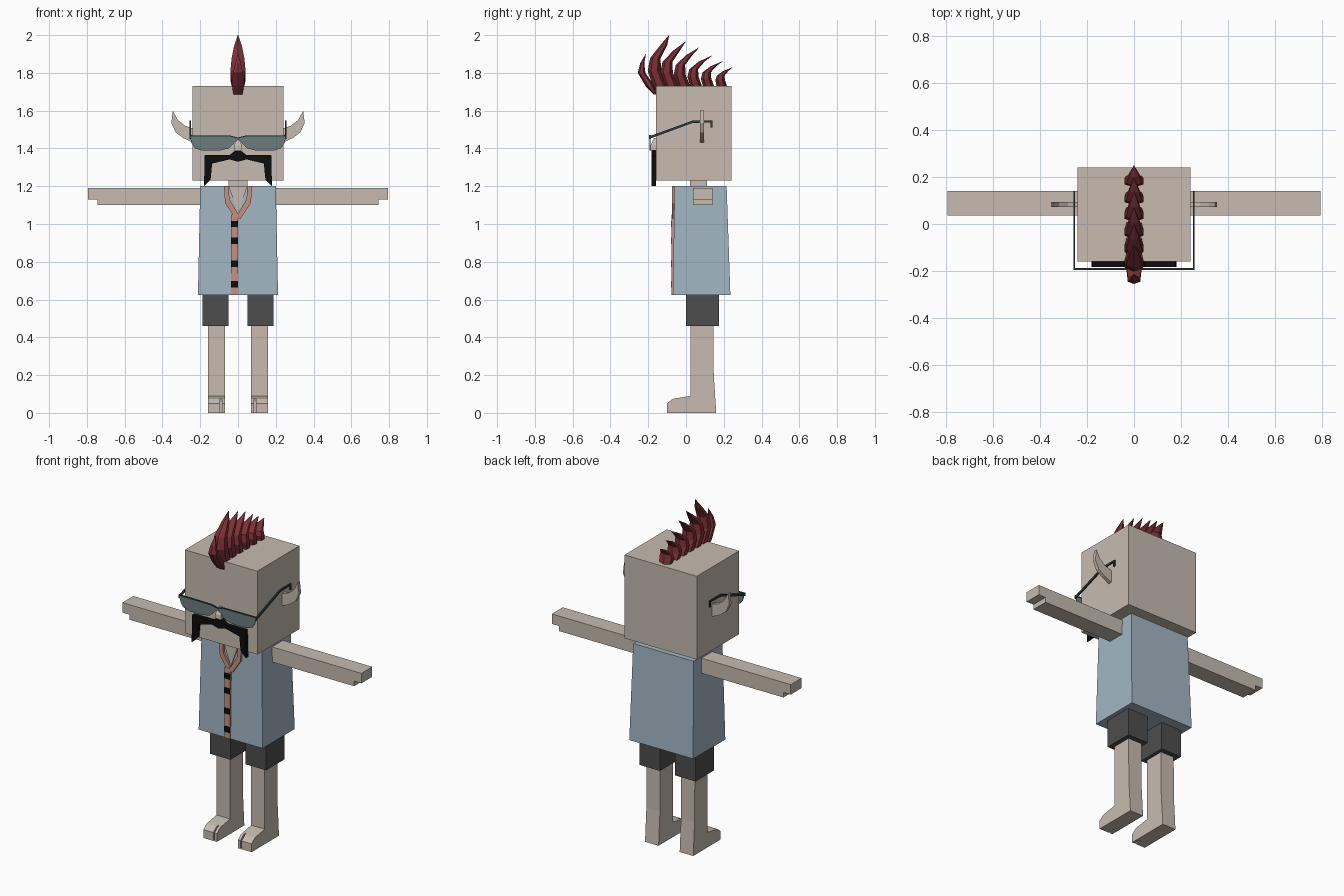
import bpy, bmesh, math
from mathutils import Vector

cube = bpy.data.objects.get("Cube")
if cube:
    bpy.data.objects.remove(cube)


def material(name, *rgb):
    m = bpy.data.materials.new(name)
    m.use_nodes = True
    m.diffuse_color = (*rgb, 1)
    m.node_tree.nodes["Principled BSDF"].inputs["Base Color"].default_value = (*rgb, 1)
    return m


SKIN = material("skin", 0.57, 0.50, 0.435)
SHIRT = material("shirt blue", 0.365, 0.465, 0.55)
TRIM = material("trim terracotta", 0.57, 0.28, 0.2)
SHORTS = material("shorts charcoal", 0.075, 0.075, 0.075)
HAIR = material("hair red", 0.2, 0.03, 0.035)
BLACK = material("black", 0.004, 0.004, 0.004)
LENS = material("lens grey green", 0.15, 0.2, 0.2)
FRAME = material("frame dark grey", 0.03, 0.045, 0.05)


def finish(name, bm, mat):
    bmesh.ops.recalc_face_normals(bm, faces=bm.faces)
    mesh = bpy.data.meshes.new(name)
    bm.to_mesh(mesh)
    bm.free()
    mesh.materials.append(mat)
    obj = bpy.data.objects.new(name, mesh)
    bpy.context.collection.objects.link(obj)
    return obj


def loft(name, mat, rings):
    """Skin a list of equal-length point rings and cap both ends."""
    bm = bmesh.new()
    loops = [[bm.verts.new(p) for p in ring] for ring in rings]
    for a, b in zip(loops, loops[1:]):
        for i in range(len(a)):
            j = (i + 1) % len(a)
            bm.faces.new((a[i], a[j], b[j], b[i]))
    bm.faces.new(loops[0])
    bm.faces.new(loops[-1])
    return finish(name, bm, mat)


def front_prism(name, mat, outline, y0, y1, s=1):
    """Extrude an x-z outline along y; s = -1 mirrors it."""
    return loft(name, mat, [[(s * x, y, z) for x, z in outline] for y in (y0, y1)])


def side_prism(name, mat, outline, x0, x1, s=1):
    """Extrude a y-z outline along x; s = -1 mirrors it."""
    return loft(name, mat, [[(s * x, y, z) for y, z in outline] for x in (x0, x1)])


def rect(a0, a1, z0, z1):
    return [(a0, z0), (a1, z0), (a1, z1), (a0, z1)]


def plan(x, y0, y1, z):
    return [(-x, y0, z), (x, y0, z), (x, y1, z), (-x, y1, z)]


# Head, neck and nose
loft("head", SKIN, [plan(0.24, -0.16, 0.24, z) for z in (1.23, 1.73)])
loft("neck", SKIN, [plan(0.05, 0.02, 0.11, z) for z in (1.19, 1.24)])
loft("nose", SKIN, [plan(0.02, -0.19, -0.155, 1.39), plan(0.02, -0.188, -0.155, 1.415),
                    plan(0.008, -0.17, -0.155, 1.455)])

# Shirt with skin showing at the open collar
loft("shirt", SHIRT, [plan(0.212, -0.07, 0.235, 0.625), plan(0.2, -0.06, 0.215, 1.2)])
front_prism("open_collar", SKIN, [(-0.05, 1.2), (0, 1.06), (0.05, 1.2)], -0.069, -0.06)
front_prism("placket", TRIM, rect(-0.036, 0, 0.625, 1.05), -0.076, -0.062)
for i, z in enumerate((0.68, 0.79, 0.912, 1.0)):
    front_prism(f"button_{i + 1}", BLACK, rect(-0.036, 0, z - 0.017, z + 0.017), -0.079, -0.07)

for side, s in (("left", 1), ("right", -1)):
    front_prism(f"{side}_collar_trim", TRIM,
                [(0.05, 1.2), (0.075, 1.2), (0.068, 1.11), (0.015, 1.03),
                 (0, 1.03), (0, 1.055), (0.045, 1.13)], -0.075, -0.06, s)

    # Arm with a stepped hand
    front_prism(f"{side}_arm", SKIN,
                [(0.19, 1.1), (0.745, 1.1), (0.745, 1.13), (0.793, 1.13),
                 (0.793, 1.19), (0.19, 1.19)], 0.037, 0.14, s)

    # Shorts, leg and split toes
    side_prism(f"{side}_shorts_leg", SHORTS, rect(0, 0.175, 0.46, 0.63), 0.05, 0.187, s)
    side_prism(f"{side}_leg", SKIN,
               [(0.145, 0.47), (0.025, 0.47), (0.025, 0.09), (-0.055, 0.077),
                (-0.055, 0), (0.16, 0), (0.147, 0.2)], 0.07, 0.16, s)
    for toe, x0, x1 in (("big_toe", 0.07, 0.086), ("small_toes", 0.094, 0.16)):
        side_prism(f"{side}_{toe}", SKIN,
                   [(-0.055, 0), (-0.1, 0), (-0.1, 0.05), (-0.07, 0.074),
                    (-0.055, 0.077)], x0, x1, s)

    # Curved pointed ear
    front_prism(f"{side}_ear", SKIN,
                [(0.235, 1.43), (0.29, 1.455), (0.33, 1.485), (0.353, 1.535), (0.345, 1.6),
                 (0.318, 1.55), (0.28, 1.52), (0.235, 1.505)], 0.073, 0.094, s)

    # Sunglasses
    front_prism(f"{side}_lens", LENS,
                [(0.255, 1.467), (0.247, 1.43), (0.23, 1.402), (0.19, 1.388), (0.1, 1.388),
                 (0.05, 1.4), (0.02, 1.43), (0, 1.445), (0, 1.455), (0.04, 1.465)],
                -0.193, -0.188, s)
    front_prism(f"{side}_brow_bar", FRAME,
                [(0, 1.452), (0.04, 1.462), (0.258, 1.464), (0.258, 1.47), (0.04, 1.468),
                 (0, 1.458)], -0.195, -0.186, s)
    side_prism(f"{side}_temple", FRAME,
               [(-0.195, 1.45), (0.035, 1.535), (0.13, 1.538), (0.13, 1.51), (0.14, 1.51),
                (0.14, 1.547), (0.033, 1.547), (-0.195, 1.464)], 0.25, 0.258, s)

    # Drooping moustache
    front_prism(f"{side}_moustache", BLACK,
                [(0, 1.388), (0.02, 1.385), (0.045, 1.365), (0.176, 1.365), (0.18, 1.2),
                 (0.145, 1.235), (0.137, 1.32), (0.045, 1.342), (0, 1.33)], -0.183, -0.158, s)


def spike(name, points, depths, width):
    """Curved horn: hexagonal rings along a y-z path, narrowing to a tip."""
    rings = []
    scales = (0.75, 1, 0.85, 0.5, 0.03)
    for (y, z), d, k in zip(points, depths, scales):
        ring = []
        for i in range(6):
            a = math.radians(60 * i)
            ring.append(Vector((width * k * math.sin(a), y - d * math.cos(a), z)))
        rings.append(ring)
    loft(name, HAIR, rings)


# Mohawk: front tuft over the forehead, then a row of shrinking spikes
spike("mohawk_front_spike",
      [(-0.163, 1.685), (-0.19, 1.73), (-0.235, 1.8), (-0.232, 1.85), (-0.213, 1.9)],
      (0.008, 0.024, 0.02, 0.011, 0.001), 0.036)
crest = [(-0.13, -0.09, 2.0), (-0.07, -0.003, 1.965), (-0.005, 0.07, 1.935),
         (0.06, 0.14, 1.893), (0.125, 0.195, 1.862), (0.195, 0.247, 1.83)]
for i, (y, tip_y, tip_z) in enumerate(crest):
    h = tip_z - 1.73
    lean = 0.14 * h
    half = 0.037 - 0.002 * i
    path = [(y, 1.71), (y - lean, 1.73 + 0.3 * h), (y - lean * 0.85, 1.73 + 0.55 * h),
            (y + (tip_y - y) * 0.3, 1.73 + 0.8 * h), (tip_y, tip_z)]
    spike(f"mohawk_spike_{i + 1}", path,
          [half * k for k in (1.05, 0.95, 0.75, 0.5, 0.03)], 0.046)
